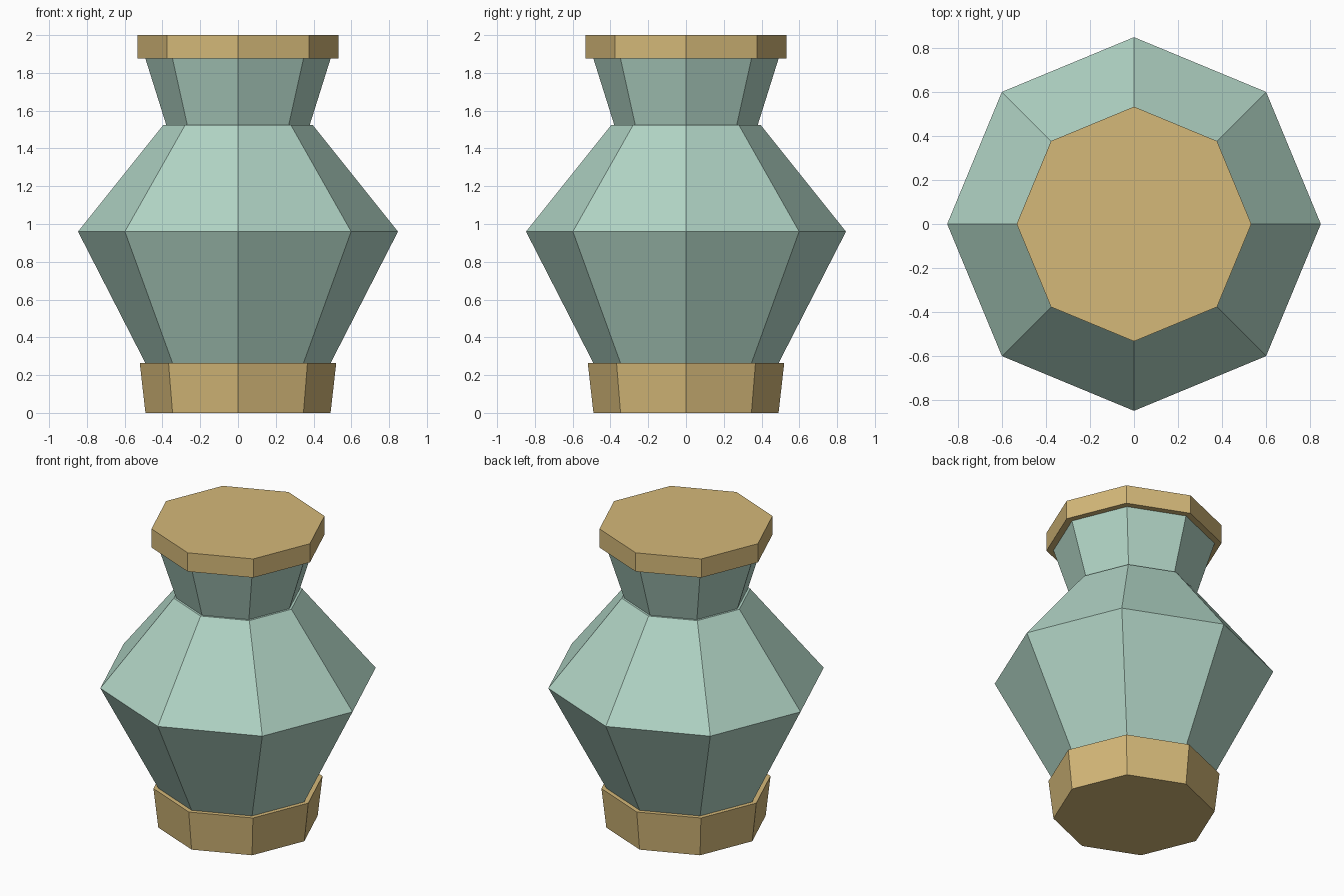
import bpy
import bmesh
from math import cos, sin, tau

SIDES = 8

cube = bpy.data.objects.get("Cube")
if cube:
    bpy.data.objects.remove(cube, do_unlink=True)


def make_material(name, rgb):
    mat = bpy.data.materials.new(name)
    mat.use_nodes = True
    mat.diffuse_color = (*rgb, 1)
    mat.node_tree.nodes["Principled BSDF"].inputs["Base Color"].default_value = (*rgb, 1)
    return mat


def make_lathe(name, profile, mat):
    """Closed faceted solid from a (radius, height) profile, corners on the axes."""
    bm = bmesh.new()
    rings = [[bm.verts.new((r * cos(tau * i / SIDES), r * sin(tau * i / SIDES), z))
              for i in range(SIDES)] for r, z in profile]
    for low, high in zip(rings, rings[1:]):
        for i in range(SIDES):
            j = (i + 1) % SIDES
            bm.faces.new((low[i], low[j], high[j], high[i]))
    bm.faces.new(rings[0][::-1])
    bm.faces.new(rings[-1])
    mesh = bpy.data.meshes.new(name)
    bm.to_mesh(mesh)
    bm.free()
    mesh.materials.append(mat)
    obj = bpy.data.objects.new(name, mesh)
    bpy.context.collection.objects.link(obj)
    return obj


tan = make_material("tan", (0.66, 0.48, 0.19))
pale_green = make_material("pale green", (0.44, 0.66, 0.56))

# Foot, belly, flared neck and flat lid, stacked upward
make_lathe("foot", [(0.49, 0), (0.52, 0.263)], tan)
make_lathe("belly", [(0.49, 0.263), (0.847, 0.96), (0.395, 1.525)], pale_green)
make_lathe("neck", [(0.38, 1.525), (0.49, 1.875)], pale_green)
make_lathe("lid", [(0.532, 1.875), (0.532, 2)], tan)
